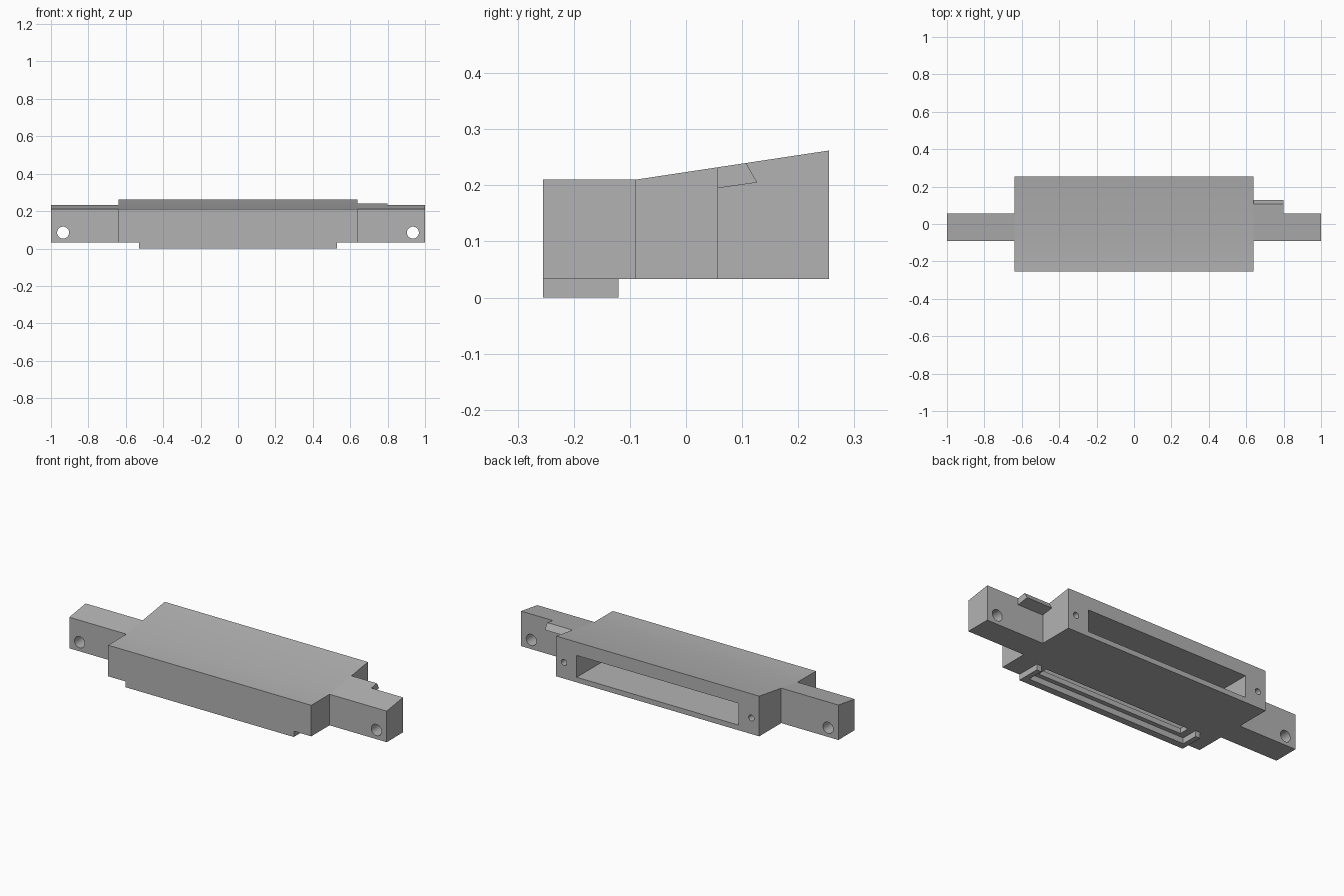
import bpy
import bmesh
import math
from mathutils import Matrix

if "Cube" in bpy.data.objects:
    bpy.data.objects.remove(bpy.data.objects["Cube"])

grey = bpy.data.materials.new("plain grey")
grey.use_nodes = True
colour = (0.45, 0.45, 0.45, 1)
grey.diffuse_color = colour
grey.node_tree.nodes["Principled BSDF"].inputs["Base Color"].default_value = colour

FLOOR, FRONT, BACK = 0.033, -0.255, 0.255
CREASE, EAR_BACK = -0.09, 0.057


def top_at(y):
    """Height of the top surface: flat at the front, rising to the back."""
    return 0.21 + max(0, y - CREASE) * 0.1507


def finish(name, bm):
    bmesh.ops.recalc_face_normals(bm, faces=bm.faces)
    mesh = bpy.data.meshes.new(name)
    bm.to_mesh(mesh)
    bm.free()
    mesh.materials.append(grey)
    obj = bpy.data.objects.new(name, mesh)
    bpy.context.collection.objects.link(obj)
    return obj


def prism(name, profile, x0, x1):
    """Extrude a (y, z) profile along x."""
    bm = bmesh.new()
    face = bm.faces.new([bm.verts.new((x0, y, z)) for y, z in profile])
    new = bmesh.ops.extrude_face_region(bm, geom=[face])["geom"]
    verts = [v for v in new if isinstance(v, bmesh.types.BMVert)]
    bmesh.ops.translate(bm, verts=verts, vec=(x1 - x0, 0, 0))
    return finish(name, bm)


def box(name, x0, x1, y0, y1, z0, z1):
    return prism(name, [(y0, z0), (y1, z0), (y1, z1), (y0, z1)], x0, x1)


def rod(name, x, y, z, radius, length):
    """Cylinder lying along y."""
    bm = bmesh.new()
    turn = Matrix.Translation((x, y, z)) @ Matrix.Rotation(math.pi / 2, 4, "X")
    bmesh.ops.create_cone(bm, cap_ends=True, segments=32, radius1=radius,
                          radius2=radius, depth=length, matrix=turn)
    return finish(name, bm)


def cut(obj, cutter):
    cutter.hide_render = True
    mod = obj.modifiers.new("cut", "BOOLEAN")
    mod.operation = "DIFFERENCE"
    mod.solver = "EXACT"
    mod.object = cutter
    bpy.context.view_layer.objects.active = obj
    bpy.ops.object.modifier_apply(modifier=mod.name)
    bpy.data.objects.remove(cutter)


def smooth(obj):
    bpy.ops.object.select_all(action="DESELECT")
    obj.select_set(True)
    bpy.context.view_layer.objects.active = obj
    bpy.ops.object.shade_smooth_by_angle(angle=math.radians(30))


# Main housing with its sloping lid
body = prism("housing", [(FRONT, FLOOR), (BACK, FLOOR), (BACK, top_at(BACK)),
                         (CREASE, top_at(CREASE)), (FRONT, top_at(FRONT))],
             -0.64, 0.64)

# Cavity open at the back, and the slot through its floor
cut(body, box("cavity_cutter", -0.51, 0.51, -0.2, 0.3, 0.062, 0.186))
cut(body, box("slot_cutter", -0.46, 0.46, -0.19, -0.13, 0.0, 0.1))

# Mounting ears with through holes, and screw holes beside the cavity
for side, label in ((-1, "right"), (1, "left")):
    cut(body, rod("screw_cutter", side * 0.59, BACK, 0.125, 0.017, 0.2))
    ear = prism(label + "_ear", [(CREASE, FLOOR), (EAR_BACK, FLOOR),
                                 (EAR_BACK, top_at(EAR_BACK)),
                                 (CREASE, top_at(CREASE))],
                side * 0.64, side)
    cut(ear, rod("ear_cutter", side * 0.935, 0, 0.085, 0.032, 0.5))
    smooth(ear)
smooth(body)

# Small hooked tab behind the left ear
prism("rear_tab", [(EAR_BACK, 0.195), (0.127, 0.205),
                   (0.107, top_at(0.107)), (EAR_BACK, top_at(EAR_BACK))],
      0.64, 0.8)

# U-shaped lip under the front edge
lip = box("bottom_lip", -0.53, 0.53, FRONT, -0.12, 0, FLOOR)
cut(lip, box("lip_cutter", -0.5, 0.5, -0.215, 0, -0.1, 0.1))
